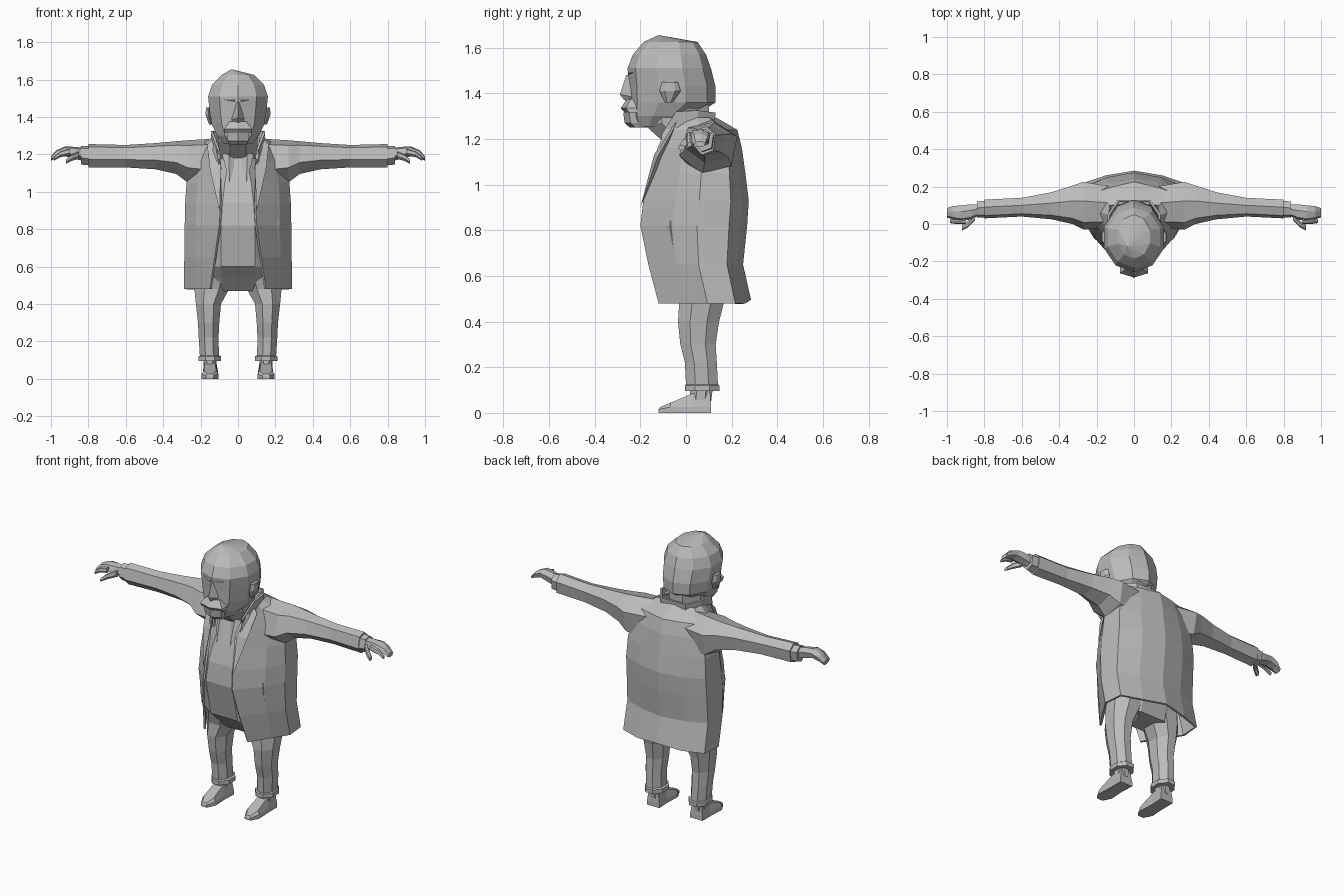
import bpy, bmesh, math

grey = bpy.data.materials.new("plain grey")
grey.diffuse_color = (0.5, 0.5, 0.5, 1)


def loft(name, rings, closed=True, caps=True, thick=0):
    """Skin a list of point rings; a one-point ring makes a tip."""
    bm = bmesh.new()
    vs = [[bm.verts.new(p) for p in r] for r in rings]
    for a, b in zip(vs, vs[1:]):
        n = max(len(a), len(b))
        for i in range(n if closed else n - 1):
            j = (i + 1) % n
            if len(b) == 1:
                bm.faces.new((a[i], a[j], b[0]))
            elif len(a) == 1:
                bm.faces.new((a[0], b[j], b[i]))
            else:
                bm.faces.new((a[i], a[j], b[j], b[i]))
    if caps:
        for r in (vs[0], vs[-1]):
            if len(r) > 2:
                bm.faces.new(r)
    bmesh.ops.recalc_face_normals(bm, faces=bm.faces)
    me = bpy.data.meshes.new(name)
    bm.to_mesh(me)
    bm.free()
    me.materials.append(grey)
    ob = bpy.data.objects.new(name, me)
    bpy.context.collection.objects.link(ob)
    if thick:
        m = ob.modifiers.new("cloth", 'SOLIDIFY')
        m.thickness, m.offset = thick, -1
    return ob


def oval(z, yf, yb, w, cx=0, n=8, turn=0.5):
    """Horizontal ring between yf and yb with half width w."""
    k = 1 / math.cos(math.pi / n) if turn else 1
    out = []
    for i in range(n):
        a = 2 * math.pi * (i + turn) / n
        out.append((cx + w * k * math.cos(a), (yf + yb) / 2 + (yb - yf) / 2 * k * math.sin(a), z))
    return out


def sleeve(x, y0, y1, z0, z1, s):
    """Upright six-sided ring across an arm."""
    shape = [(0, .35), (.15, .88), (.6, 1), (1, .72), (.9, .15), (.4, 0)]
    return [(s * x, y0 + (y1 - y0) * u, z0 + (z1 - z0) * v) for u, v in shape]


# Open coat: one strip from front edge round the back to the other edge
coat = []
for z, ex, ey, w, back in [(.48, .15, -.12, .29, .285), (.65, .125, -.165, .287, .25),
                           (.82, .10, -.2, .285, .268), (.93, .095, -.187, .283, .275),
                           (1.05, .10, -.15, .275, .26), (1.16, .105, -.125, .25, .245),
                           (1.24, .12, -.09, .21, .225), (1.295, .125, -.05, .135, .13)]:
    d = back - ey
    half = [(ex, ey), (max(.79 * w, ex), ey + .3 * d), (w, ey + .53 * d),
            (.96 * w, ey + .83 * d), (.52 * w, back - .025)]
    coat.append([(x, y, z) for x, y in half] + [(0, back, z + (.015 if z < .5 else 0))]
                + [(-x, y, z) for x, y in reversed(half)])
loft("coat", coat, closed=False, caps=False, thick=.012)

# Shirt, belly and trouser top
loft("shirt_and_belly", [oval(*r) for r in [(.47, .0, .16, .2), (.54, -.07, .18, .21),
     (.6, -.135, .19, .22), (.66, -.148, .2, .22), (.82, -.183, .2, .22), (.94, -.17, .2, .2),
     (1.05, -.135, .2, .17), (1.18, -.09, .18, .11)]])

# Standing coat collar around the neck
collar = []
for f, dz in ((1.0, -.05), (1.08, .05)):
    half = [(.10, -.10, 1.17), (.135, -.04, 1.27), (.13, .05, 1.275), (.08, .12, 1.265)]
    collar.append([(x * f, y * f, z + dz) for x, y, z in half]
                  + [(-x * f, y * f, z + dz) for x, y, z in reversed(half)])
loft("coat_collar", collar, closed=False, caps=False, thick=.012)

# Neck and throat, sloping forward under the jaw
loft("neck", [oval(1.1, -.08, .12, .1), oval(1.17, -.08, .12, .1),
              oval(1.27, -.19, .1, .105), oval(1.36, -.2, .1, .11)])

# Head with hair
head = [oval(z, f, b, w, n=10) for z, f, b, w in
        [(1.255, -.22, -.04, .075), (1.3, -.235, .03, .112), (1.36, -.24, .12, .14),
         (1.43, -.242, .12, .152), (1.51, -.247, .1, .16), (1.57, -.225, .08, .14),
         (1.625, -.18, .045, .085)]]
loft("head", head + [[(-.035, -.12, 1.655)]])

# Nose, moustache and chin
loft("nose", [[(-.016, -.235, 1.48), (.016, -.235, 1.48), (0, -.262, 1.48)],
              [(-.035, -.235, 1.385), (.035, -.235, 1.385), (0, -.29, 1.395)],
              [(-.02, -.235, 1.365), (.02, -.235, 1.365), (0, -.27, 1.37)]])
loft("moustache", [oval(1.375, -.255, -.2, .045, n=6), oval(1.335, -.28, -.2, .075, n=6),
                   oval(1.315, -.262, -.2, .075, n=6)])
loft("chin", [oval(1.315, -.268, -.18, .06, n=6), oval(1.27, -.262, -.17, .055, n=6),
              oval(1.25, -.24, -.16, .045, n=6)])

for s, side in ((1, "left"), (-1, "right")):
    # Brow ridge and ear
    loft(side + "_brow", [[(s * .015, -.225, 1.475), (s * .015, -.258, 1.485), (s * .015, -.23, 1.51)],
                          [(s * .11, -.17, 1.475), (s * .1, -.215, 1.495), (s * .1, -.18, 1.515)]])
    loft(side + "_ear", [oval(1.36, -.09, -.06, .01, s * .145, 6), oval(1.41, -.11, -.03, .015, s * .158, 6),
                         oval(1.45, -.1, -.04, .012, s * .16, 6)])
    # Shirt collar point and lapel
    loft(side + "_collar_point", [[(s * .01, -.085, 1.18), (s * .085, -.085, 1.2), (s * .05, -.1, 1.21)],
                                  [(s * .045, -.145, 1.05)]])
    loft(side + "_lapel", [[(s * .12, -.06, 1.26), (s * .165, -.05, 1.25), (s * .14, -.04, 1.28)],
                           [(s * .09, -.14, 1.13), (s * .15, -.125, 1.12), (s * .12, -.1, 1.13)],
                           [(s * .1, -.2, .9)]])
    # Sleeve, narrowing from the shoulder
    loft(side + "_sleeve", [sleeve(*r, s) for r in
         [(.12, -.02, .2, 1.02, 1.285), (.27, -.03, .225, 1.05, 1.275), (.33, .0, .205, 1.095, 1.27),
          (.44, .025, .17, 1.12, 1.26), (.6, .04, .14, 1.13, 1.25), (.8, .03, .13, 1.13, 1.255)]])
    loft(side + "_cuff", [sleeve(.79, .035, .125, 1.142, 1.243, s), sleeve(.84, .035, .12, 1.145, 1.245, s)])
    # Hand: mitten of fingers bending down, index finger and thumb
    loft(side + "_hand", [sleeve(*r, s) for r in
         [(.83, .045, .105, 1.165, 1.235), (.87, .025, .105, 1.175, 1.24), (.925, .015, .1, 1.19, 1.242),
          (.97, .025, .095, 1.18, 1.222), (1.0, .035, .085, 1.165, 1.19)]])
    loft(side + "_index_finger", [sleeve(*r, s) for r in
         [(.9, .0, .03, 1.195, 1.23), (.95, .0, .028, 1.185, 1.215), (.985, .005, .025, 1.165, 1.185)]])
    loft(side + "_thumb", [sleeve(*r, s) for r in
         [(.85, .02, .06, 1.175, 1.215), (.89, -.02, .015, 1.165, 1.2), (.92, -.035, -.005, 1.15, 1.172)]])
    # Trouser leg with a turned hem
    loft(side + "_trouser_leg", [oval(z, f, b, w, s * c) for z, f, b, w, c in
         [(.58, -.06, .18, .1, .12), (.48, -.03, .165, .093, .14), (.4, -.035, .145, .067, .158),
          (.3, -.025, .13, .057, .157), (.22, -.005, .135, .053, .157), (.125, .0, .14, .051, .153),
          (.12, -.005, .147, .06, .15), (.095, -.005, .147, .06, .15)]])
    # Shoe: ring outline narrowing upward, low toe at the front
    sole = [(-.045, .11), (.04, .11), (.04, .03), (.045, -.07), (.02, -.12), (-.02, -.12), (-.045, -.07), (-.04, .03)]
    tops = [.1, .1, .085, .045, .025, .025, .045, .085]
    c = .15
    loft(side + "_shoe", [[(s * (c + x), y, 0) for x, y in sole],
                          [(s * (c + x), y, .025 if y > -.1 else .015) for x, y in sole],
                          [(s * (c + x * .72), y * .95, t) for (x, y), t in zip(sole, tops)]])
    loft(side + "_ankle", [oval(.05, .015, .11, .034, s * c), oval(.13, .02, .12, .036, s * c)])
